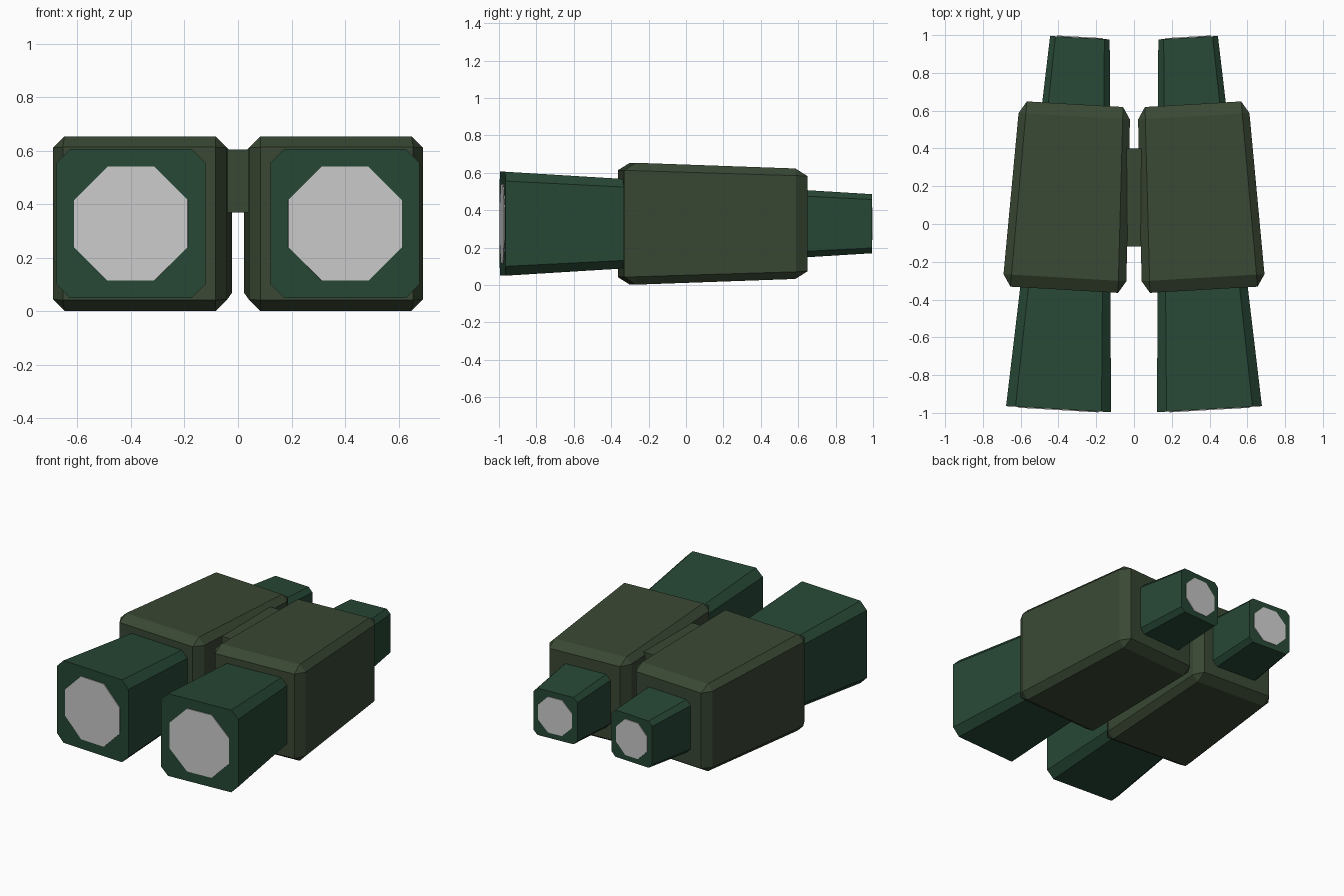
import bpy, bmesh
from math import radians, pi, sin
from mathutils import Matrix

if "Cube" in bpy.data.objects:
    bpy.data.objects.remove(bpy.data.objects["Cube"])

TILT = radians(3.3)   # each half toes outward towards the front
MID_Z = 0.3275


def material(name, rgb):
    m = bpy.data.materials.new(name)
    m.diffuse_color = (*rgb, 1)
    m.use_nodes = True
    m.node_tree.nodes["Principled BSDF"].inputs["Base Color"].default_value = m.diffuse_color
    return m


OLIVE = material("olive_casing", (0.042, 0.065, 0.034))
GREEN = material("green_barrel", (0.02, 0.064, 0.036))


def finish(name, bm, mat=None, loc=(0, 0, 0), angle=0):
    bmesh.ops.recalc_face_normals(bm, faces=bm.faces[:])
    me = bpy.data.meshes.new(name)
    bm.to_mesh(me)
    bm.free()
    ob = bpy.data.objects.new(name, me)
    bpy.context.collection.objects.link(ob)
    ob.location = loc
    ob.rotation_euler.z = angle
    if mat:
        me.materials.append(mat)
    return ob


def tapered_box(front, back, half_len, chamfer, all_edges):
    """Chamfered box along y; front/back are the half sizes at its ends."""
    bm = bmesh.new()
    bmesh.ops.create_cube(bm, size=2)
    edges = [e for e in bm.edges if all_edges or
             abs(e.verts[0].co.y - e.verts[1].co.y) > 1]
    bmesh.ops.bevel(bm, geom=edges, offset=chamfer, segments=1,
                    profile=0.5, affect='EDGES')
    for v in bm.verts:
        t = (v.co.y + 1) / 2
        s = front + (back - front) * t
        v.co.x *= s
        v.co.z *= s
        v.co.y *= half_len
    return bm


def lens(radius):
    """Thin octagonal disc facing along y, flat side up."""
    bm = bmesh.new()
    rot = Matrix.Rotation(pi / 2, 4, 'X') @ Matrix.Rotation(pi / 8, 4, 'Z')
    bmesh.ops.create_cone(bm, cap_ends=True, segments=8, radius1=radius,
                          radius2=radius, depth=0.01, matrix=rot)
    return bm


for side, label in ((-1, "left"), (1, "right")):
    ang = TILT * side
    # Outer casing
    finish(label + "_casing", tapered_box(0.328, 0.293, 0.492, 0.13, True),
           OLIVE, (side * 0.341, 0.143, MID_Z), ang)
    # Barrel running through the casing, wide lens end to narrow eyepiece
    finish(label + "_barrel", tapered_box(0.278, 0.158, 0.985, 0.18, False),
           GREEN, (side * 0.343, 0.003, MID_Z), ang)
    # Glass discs on both ends
    for name, r, d in (("_front_lens", 0.23, -0.983), ("_eyepiece_lens", 0.131, 0.983)):
        finish(label + name, lens(r), None,
               (side * (0.343 - sin(TILT) * d), 0.003 + d, MID_Z), ang)

# Bridge joining the two halves
bm = bmesh.new()
bmesh.ops.create_cube(bm, size=1)
bmesh.ops.scale(bm, vec=(0.16, 0.52, 0.235), verts=bm.verts[:])
finish("bridge", bm, OLIVE, (0, 0.14, 0.486))
